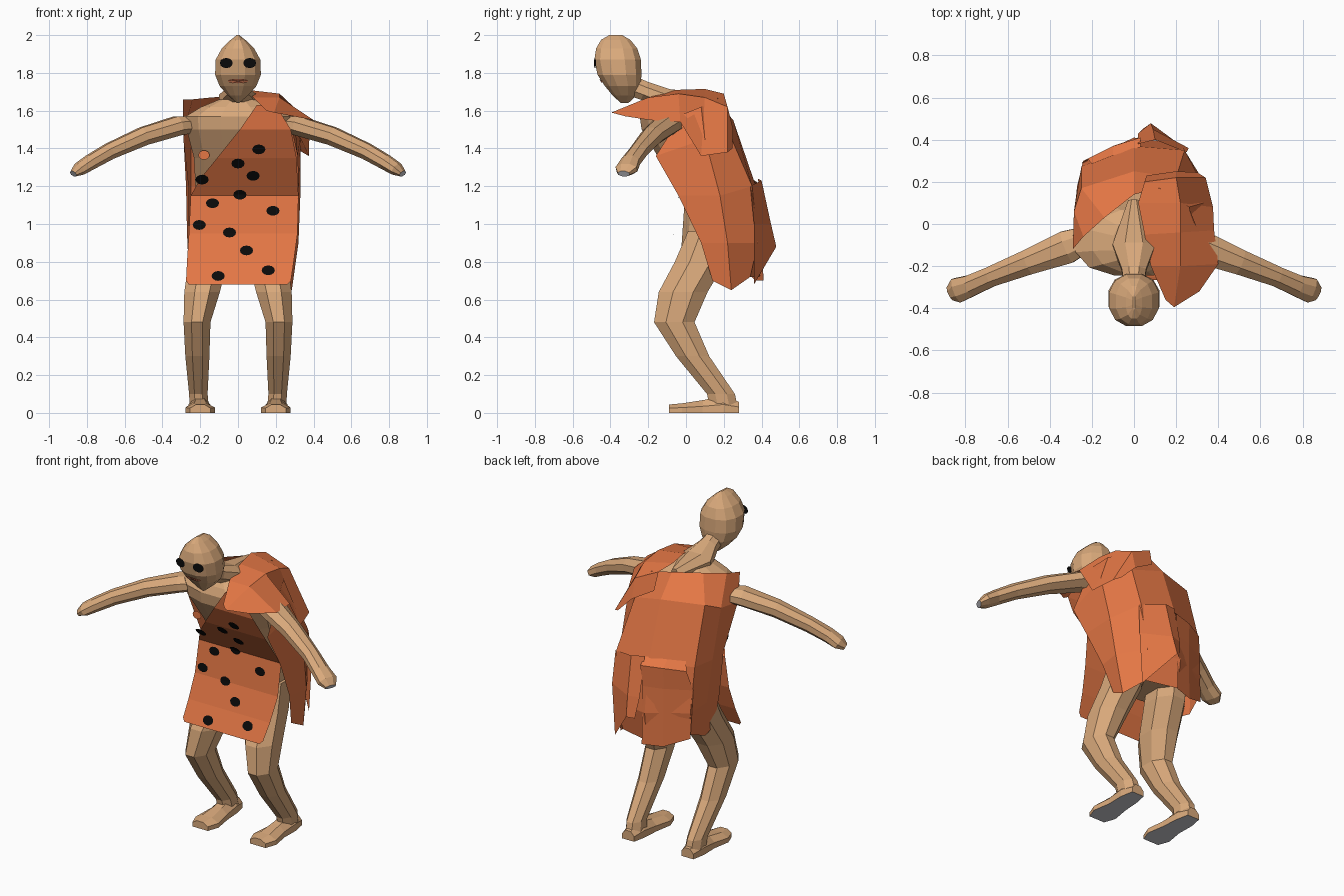
import bpy, bmesh, math
from mathutils import Vector as V
from mathutils.bvhtree import BVHTree


def material(name, rgb):
    m = bpy.data.materials.new(name)
    m.diffuse_color = (*rgb, 1)
    return m


SKIN = material("tan skin", (0.70, 0.40, 0.20))
CLOTH = material("orange cloth", (0.78, 0.185, 0.06))
BLACK = material("black", (0.003, 0.003, 0.003))
GREY = material("pale grey", (0.6, 0.6, 0.64))
RED = material("lip brown", (0.45, 0.13, 0.06))


def finish(name, bm, mats, mirror=False):
    me = bpy.data.meshes.new(name)
    bm.to_mesh(me)
    bm.free()
    for m in mats:
        me.materials.append(m)
    ob = bpy.data.objects.new(name, me)
    bpy.context.collection.objects.link(ob)
    if mirror:
        ob.modifiers.new("mirror", 'MIRROR')
    return ob


def skin_rings(rings, n, power=1.0):
    """Closed loft through rings given as (centre, u, v)."""
    bm = bmesh.new()
    loops = []
    for c, u, v in rings:
        loop = []
        for i in range(n):
            a = 2 * math.pi * (i + 0.5) / n
            ca, sa = math.cos(a), math.sin(a)
            p = c + u * math.copysign(abs(ca) ** power, ca) + v * math.copysign(abs(sa) ** power, sa)
            loop.append(bm.verts.new((p.x, p.y, max(p.z, 0))))
        loops.append(loop)
    for a, b in zip(loops, loops[1:]):
        for i in range(n):
            j = (i + 1) % n
            bm.faces.new((a[i], a[j], b[j], b[i]))
    bm.faces.new(loops[0])
    bm.faces.new(loops[-1])
    bmesh.ops.recalc_face_normals(bm, faces=bm.faces)
    return bm


def upright(rows, n, power=1.0):
    """Horizontal rings: (x, y, z, half width, half depth)."""
    return skin_rings([(V((x, y, z)), V((rx, 0, 0)), V((0, ry, 0))) for x, y, z, rx, ry in rows], n, power)


def along(rows, n):
    """Rings square to a path: (x, y, z, half width, half height)."""
    pts = [V(r[:3]) for r in rows]
    rings = []
    for i, r in enumerate(rows):
        d = (pts[min(i + 1, len(pts) - 1)] - pts[max(i - 1, 0)]).normalized()
        u = d.cross(V((0, 0, 1))).normalized()
        rings.append((pts[i], u * r[3], u.cross(d) * r[4]))
    return skin_rings(rings, n)


def sheet(name, rows):
    """Thin cloth through a grid of points."""
    bm = bmesh.new()
    g = [[bm.verts.new(p) for p in r] for r in rows]
    for a, b in zip(g, g[1:]):
        for i in range(len(a) - 1):
            bm.faces.new((a[i], b[i], b[i + 1], a[i + 1]))
    return finish(name, bm, [CLOTH])


def decal(name, x, z, rx, rz, depth, mat, n=12):
    """Oval patch facing the front; depth(x, z) gives its y."""
    bm = bmesh.new()
    at = lambda px, pz: bm.verts.new((px, depth(px, pz), pz))
    mid = at(x, z)
    rim = [at(x + rx * math.cos(2 * math.pi * i / n), z + rz * math.sin(2 * math.pi * i / n)) for i in range(n)]
    for i in range(n):
        bm.faces.new((mid, rim[i], rim[(i + 1) % n]))
    finish(name, bm, [mat])


def on_surface(ob):
    tree = BVHTree.FromPolygons([v.co for v in ob.data.vertices], [p.vertices for p in ob.data.polygons])

    def depth(x, z):
        hit = tree.ray_cast(V((x, -2, z)), V((0, 1, 0)))[0]
        return (hit.y if hit else -0.3) - 0.006
    return depth


# Head, neck and torso
head = finish("head", upright([
    (0, -.325, 1.64, .006, .02), (0, -.325, 1.68, .055, .065), (0, -.335, 1.73, .10, .097),
    (0, -.352, 1.79, .125, .12), (0, -.362, 1.87, .122, .127), (0, -.367, 1.93, .088, .112),
    (0, -.372, 1.975, .04, .08), (0, -.372, 2.0, .006, .035)], 12, .9), [SKIN])
finish("neck", along([(0, -.31, 1.74, .05, .06), (0, -.22, 1.705, .062, .055),
                      (0, -.1, 1.66, .11, .06), (0, .11, 1.635, .03, .06)], 8), [SKIN])
torso = finish("torso", upright([
    (0, .10, .85, .23, .13), (0, .13, 1.0, .23, .15), (0, .15, 1.15, .23, .16),
    (0, .03, 1.35, .24, .18), (0, -.06, 1.5, .28, .18), (0, -.08, 1.57, .285, .17),
    (0, -.08, 1.62, .2, .15), (0, -.09, 1.66, .1, .11)], 12, .85), [SKIN])

# Arms with pale fingertips
bm = along([(.2, -.06, 1.53, .06, .045), (.32, -.11, 1.52, .085, .055), (.5, -.18, 1.465, .065, .052),
            (.68, -.25, 1.385, .052, .046), (.78, -.295, 1.328, .056, .042),
            (.84, -.315, 1.29, .064, .036), (.872, -.33, 1.266, .036, .018)], 8)
bm.faces.ensure_lookup_table()
bm.faces[-1].material_index = 1
finish("arms", bm, [SKIN, GREY], True)

# Legs
finish("legs", upright([
    (.14, .13, .96, .11, .13), (.16, .075, .8, .11, .145), (.19, -.015, .64, .102, .14),
    (.217, -.062, .48, .077, .116), (.215, .035, .3, .069, .095), (.21, .185, .1, .053, .08),
    (.205, .2, .03, .055, .08)], 8), [SKIN], True)

# Feet with grey soles
bm = along([(.205, .28, .012, .045, .05), (.205, .2, .012, .062, .085), (.2, .09, .012, .065, .06),
            (.2, -.02, .012, .085, .042), (.2, -.09, .012, .058, .035)], 8)
for f in bm.faces:
    f.material_index = int(f.calc_center_median().z < .001)
finish("feet", bm, [SKIN, GREY], True)

# Front of the garment: one slope for chest panel, apron and spots
SLOPE = [(.6, -.185), (.68, -.16), (.8, -.105), (.95, -.055), (1.15, -.03), (1.35, -.168), (1.5, -.25), (1.7, -.275)]


def front_y(z):
    for (z0, y0), (z1, y1) in zip(SLOPE, SLOPE[1:]):
        if z <= z1:
            return y0 + (y1 - y0) * (z - z0) / (z1 - z0)
    return SLOPE[-1][1]


def panel(name, rows, cols=5):
    sheet(name, [[(a + (b - a) * i / (cols - 1), front_y(z), z) for i in range(cols)] for z, a, b in rows])


panel("chest_panel", [(1.63, .10, .2), (1.5, .01, .28), (1.35, -.11, .31), (1.24, -.2, .315), (1.15, -.25, .32)])
panel("apron", [(1.15, -.25, .32), (.95, -.26, .315), (.8, -.27, .295), (.7, -.275, .28), (.68, -.26, .26)])

# Back cape, wrapping both sides
sheet("back_cape", [
    [(-.29, -.12, 1.66), (-.24, -.06, 1.66), (-.14, .03, 1.67), (0, .14, 1.68), (.12, .17, 1.665), (.26, .08, 1.62), (.3, -.02, 1.58)],
    [(-.29, -.1, 1.48), (-.285, .06, 1.5), (-.25, .17, 1.55), (0, .25, 1.55), (.2, .22, 1.5), (.33, .1, 1.45), (.315, -.16, 1.36)],
    [(-.26, 0, 1.2), (-.275, .13, 1.2), (-.25, .27, 1.2), (0, .37, 1.2), (.24, .35, 1.2), (.33, .18, 1.15), (.32, -.04, 1.15)],
    [(-.26, .04, .95), (-.27, .18, .95), (-.24, .30, .92), (0, .41, .9), (.22, .38, .9), (.32, .22, .9), (.3, .08, .9)],
    [(-.25, .08, .76), (-.26, .18, .74), (-.23, .29, .78), (0, .39, .72), (.2, .34, .72), (.285, .24, .65), (.27, .14, .7)]])

# Lower back layer with a small ledge, and a loose fold beside it
sheet("back_skirt", [
    [(-.2, .285, 1.23), (-.1, .325, 1.23), (.03, .365, 1.23)],
    [(-.22, .31, 1.18), (-.1, .37, 1.19), (.03, .41, 1.19)],
    [(-.25, .285, 1.06), (-.1, .365, 1.06), (.02, .40, 1.06)],
    [(-.24, .3, .76), (-.1, .37, .7), (.02, .41, .7)]])
sheet("back_fold", [
    [(.02, .38, 1.24), (.1, .40, 1.23), (.25, .34, 1.2)],
    [(.02, .43, 1.0), (.09, .45, 1.0), (.26, .36, 1.0)],
    [(.04, .45, .87), (.08, .478, .88), (.24, .36, .68)]])

# Cape draped over one shoulder
sheet("shoulder_drape", [
    [(.15, -.36, 1.6), (.19, -.395, 1.59), (.31, -.32, 1.57)],
    [(.08, -.2, 1.67), (.22, -.2, 1.67), (.40, -.19, 1.55)],
    [(.05, -.05, 1.71), (.22, -.04, 1.69), (.38, -.03, 1.54)],
    [(.02, .1, 1.715), (.22, .1, 1.67), (.375, .08, 1.36)],
    [(.05, .2, 1.69), (.2, .22, 1.62), (.34, .22, 1.38)],
    [(.06, .23, 1.58), (.2, .25, 1.5), (.3, .245, 1.4)]])

# Black spots
for x, z in [(.11, 1.395), (0, 1.32), (.08, 1.255), (-.19, 1.235), (.01, 1.155), (-.135, 1.11),
             (.185, 1.07), (-.205, .995), (-.045, .955), (.045, .86), (.16, .755), (-.105, .725)]:
    decal("spot", x, z, .035, .026, lambda px, pz: front_y(pz) - .007, BLACK)

# Eyes, mouth and chest mark
for s in (-1, 1):
    decal("eye", s * .062, 1.852, .034, .027, lambda px, pz: -.492 + abs(px) * .16, BLACK)
decal("mouth", 0, 1.757, .055, .012, on_surface(head), RED)
mark = on_surface(torso)
decal("chest_mark", -.18, 1.365, .03, .025, lambda px, pz: mark(-.15, 1.39), CLOTH)
